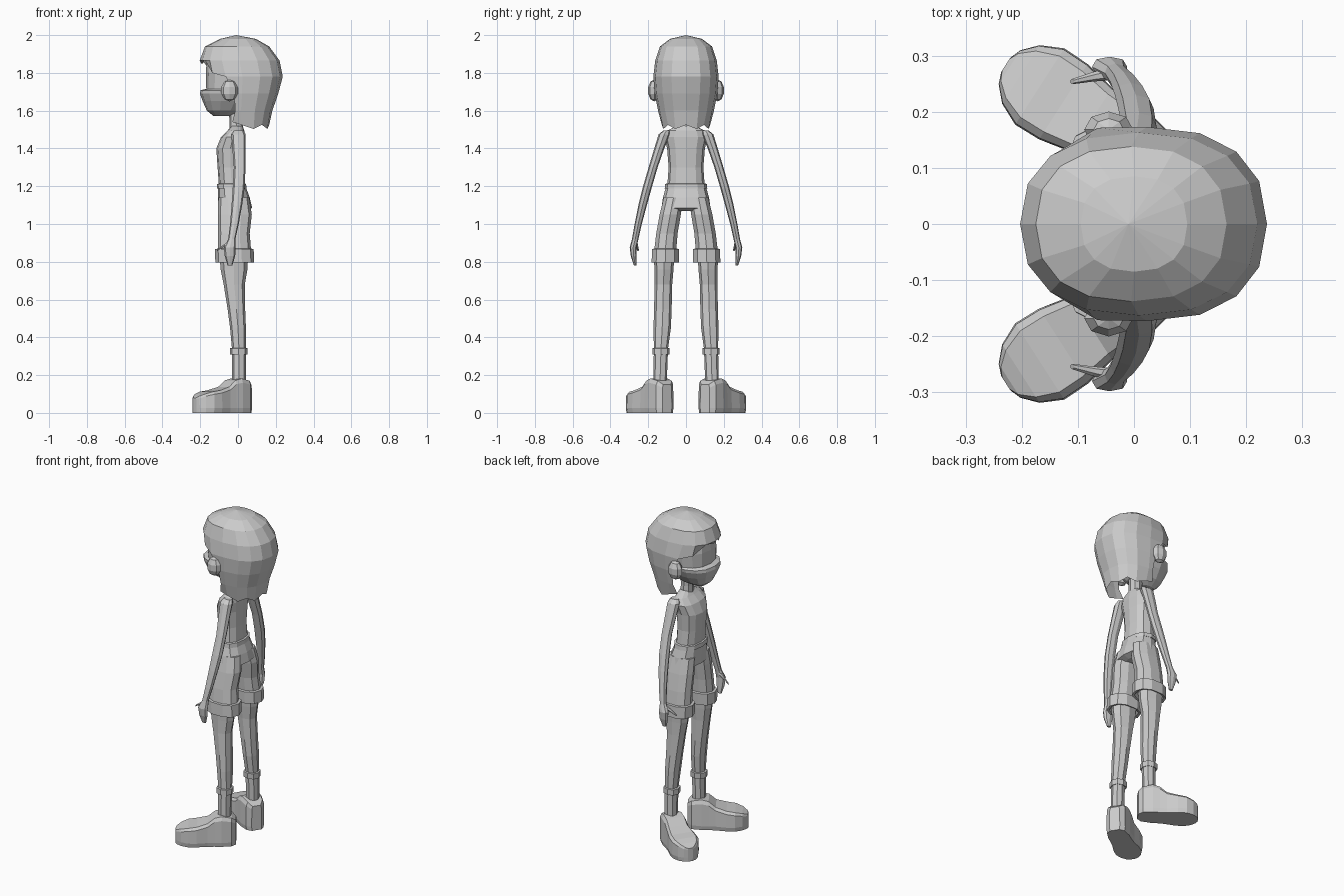
import bpy, bmesh, math
from math import sin, cos, pi


def loft(name, rings, mirror=False, caps=True):
    """Skin a list of closed point rings; optionally mirror across y = 0."""
    bm = bmesh.new()
    vr = [[bm.verts.new(p) for p in r] for r in rings]
    n = len(vr[0])
    for a, b in zip(vr, vr[1:]):
        for i in range(n):
            j = (i + 1) % n
            bm.faces.new((a[i], a[j], b[j], b[i]))
    if caps:
        bm.faces.new(vr[0])
        bm.faces.new(vr[-1])
    return finish(name, bm, mirror)


def finish(name, bm, mirror=False):
    bmesh.ops.recalc_face_normals(bm, faces=bm.faces)
    me = bpy.data.meshes.new(name)
    bm.to_mesh(me)
    bm.free()
    ob = bpy.data.objects.new(name, me)
    bpy.context.collection.objects.link(ob)
    if mirror:
        m = ob.modifiers.new("Mirror", 'MIRROR')
        m.use_axis = (False, True, False)
    return ob


def spow(v, e):
    return math.copysign(abs(v) ** e, v)


def ring(x0, x1, y0, y1, z, n=10, e=0.85):
    """Rounded horizontal ring filling the given x and y extents."""
    cx, cy, rx, ry = (x0 + x1) / 2, (y0 + y1) / 2, (x1 - x0) / 2, (y1 - y0) / 2
    return [(cx + rx * spow(cos(2 * pi * i / n), e),
             cy + ry * spow(sin(2 * pi * i / n), e), z) for i in range(n)]


def body(name, rows, n=12):
    # rows: z, front x, back x, half width
    return loft(name, [ring(f, b, -w, w, z, n) for z, f, b, w in rows])


def limb(name, rows, n=8):
    # rows: z, front x, back x, inner y, outer y
    return loft(name, [ring(f, b, i, o, z, n) for z, f, b, i, o in rows], True)


# torso, neck, waistband and pelvis
body("torso", [(1.19, -.10, .035, .10), (1.3, -.108, .03, .092), (1.40, -.115, .035, .10),
               (1.46, -.09, .037, .115), (1.495, -.055, .033, .10), (1.52, -.035, .025, .045)])
body("neck", [(1.48, -.045, .03, .04), (1.55, -.045, .025, .036), (1.66, -.055, .03, .04)], 8)
body("waistband", [(1.19, -.105, .04, .105), (1.187, -.112, .045, .113),
                   (1.212, -.11, .043, .11), (1.215, -.10, .035, .10)])
body("shorts_hips", [(1.2, -.105, .04, .105), (1.14, -.107, .062, .122),
                     (1.085, -.107, .075, .13), (1.07, -.07, .04, .06)])

# shorts legs, folded hems, bare legs and sock bands
limb("shorts_leg", [(1.14, -.104, .06, .012, .12), (1.05, -.107, .073, .025, .142),
                    (.95, -.105, .062, .042, .16), (.85, -.107, .07, .05, .172)], 10)
limb("shorts_hem", [(.82, -.09, .055, .06, .16), (.80, -.105, .07, .045, .175),
                    (.797, -.12, .085, .035, .185), (.868, -.122, .083, .033, .183),
                    (.87, -.10, .065, .05, .168)], 10)
limb("leg", [(.86, -.10, .055, .06, .172), (.76, -.092, .05, .066, .167),
             (.68, -.076, .036, .073, .166), (.55, -.055, .038, .076, .169),
             (.45, -.042, .042, .08, .172), (.34, -.032, .042, .095, .17),
             (.13, -.03, .042, .103, .174)])
limb("sock_band", [(.312, -.03, .04, .10, .168), (.308, -.043, .05, .088, .178),
                   (.342, -.043, .05, .086, .178), (.345, -.03, .04, .10, .168)])

# arms with hands and thumbs
limb("arm", [(1.495, -.02, .03, .085, .12), (1.475, -.035, .04, .085, .145),
             (1.40, -.03, .04, .115, .168), (1.30, -.022, .04, .15, .198),
             (1.19, -.028, .035, .182, .23), (1.10, -.034, .022, .207, .252),
             (1.0, -.042, .004, .234, .272), (.92, -.052, -.014, .252, .286),
             (.875, -.075, -.012, .262, .298), (.83, -.07, -.015, .262, .292),
             (.78, -.055, -.03, .262, .276)])
thumb_path = [(-.04, .268, .905, .016), (-.075, .262, .885, .012), (-.11, .254, .862, .007)]
loft("thumb", [[(x + r * .5 * s, y + r * .7 * c, z + r * s)
                for c, s in ((1, 0), (.5, .87), (-.5, .87), (-1, 0), (-.5, -.87), (.5, -.87))]
               for x, y, z, r in thumb_path], True)

# shoes: cross-sections along the turned-out foot (length, half width, height)
shoe = [(-.068, .03, .15), (-.045, .055, .17), (.01, .066, .182), (.05, .066, .172),
        (.09, .068, .138), (.15, .08, .12), (.20, .081, .112), (.24, .062, .10),
        (.264, .036, .088), (.272, .015, .08)]
dx, dy = -.84, .54
shoe_rings = []
for u, w, h in shoe:
    sect = [(-w * .93, 0), (w * .93, 0), (w, .025), (w * .97, h * .88), (w * .8, h),
            (-w * .8, h), (-w * .97, h * .88), (-w, .025)]
    shoe_rings.append([(u * dx + v * dy, .137 + u * dy - v * dx, z) for v, z in sect])
loft("shoe", shoe_rings, True)

# face: chin, muzzle ledge and flat brow
body("face", [(1.572, -.13, -.04, .035), (1.60, -.165, .03, .08), (1.65, -.187, .08, .118),
              (1.69, -.202, .10, .138), (1.708, -.198, .10, .142), (1.716, -.168, .10, .135),
              (1.80, -.17, .12, .145), (1.88, -.165, .12, .13), (1.94, -.10, .09, .08)], 14)

# ears
bm = bmesh.new()
bmesh.ops.create_uvsphere(bm, u_segments=8, v_segments=5, radius=1)
bmesh.ops.scale(bm, vec=(.046, .034, .058), verts=bm.verts)
bmesh.ops.translate(bm, vec=(-.045, .168, 1.707), verts=bm.verts)
finish("ear", bm, True)

# bobbed hair: shell of meridians, short fringe in front, long behind
hair_rows = [(1.98, -.095, .095, .085), (1.94, -.175, .165, .138), (1.865, -.203, .22, .163),
             (1.78, -.19, .237, .173), (1.69, -.17, .213, .166), (1.6, -.15, .182, .148),
             (1.515, -.13, .165, .128)]
N = 16
bm = bmesh.new()
pole = bm.verts.new((-.01, 0, 2))
grid = [[bm.verts.new(p) for p in ring(f, b, -w, w, z, N)] for z, f, b, w in hair_rows]
for i in range(N):
    bm.faces.new((pole, grid[0][i], grid[0][(i + 1) % N]))
    side = min(i + .5, N - i - .5)
    last = 6 if side < 5 else 3
    for a, b in list(zip(grid, grid[1:]))[:last]:
        j = (i + 1) % N
        bm.faces.new((a[i], a[j], b[j], b[i]))
for i in range(N):
    side = min(i, N - i)
    if side > 5:                                   # jagged fringe
        grid[3][i].co.z = {6: 1.80, 7: 1.87, 8: 1.845}[side]
    elif side == 5:                                # lock behind the ear
        for k, x in ((3, -.065), (4, -.02), (5, -.015), (6, -.03)):
            grid[k][i].co.x = x
            grid[k][i].co.y *= 1.06
        grid[6][i].co.z = 1.54
    else:                                          # ragged lower edge
        grid[6][i].co.z = 1.525 if side % 2 == 0 else 1.503
bmesh.ops.delete(bm, geom=[v for v in bm.verts if not v.link_faces], context='VERTS')
finish("hair", bm)
